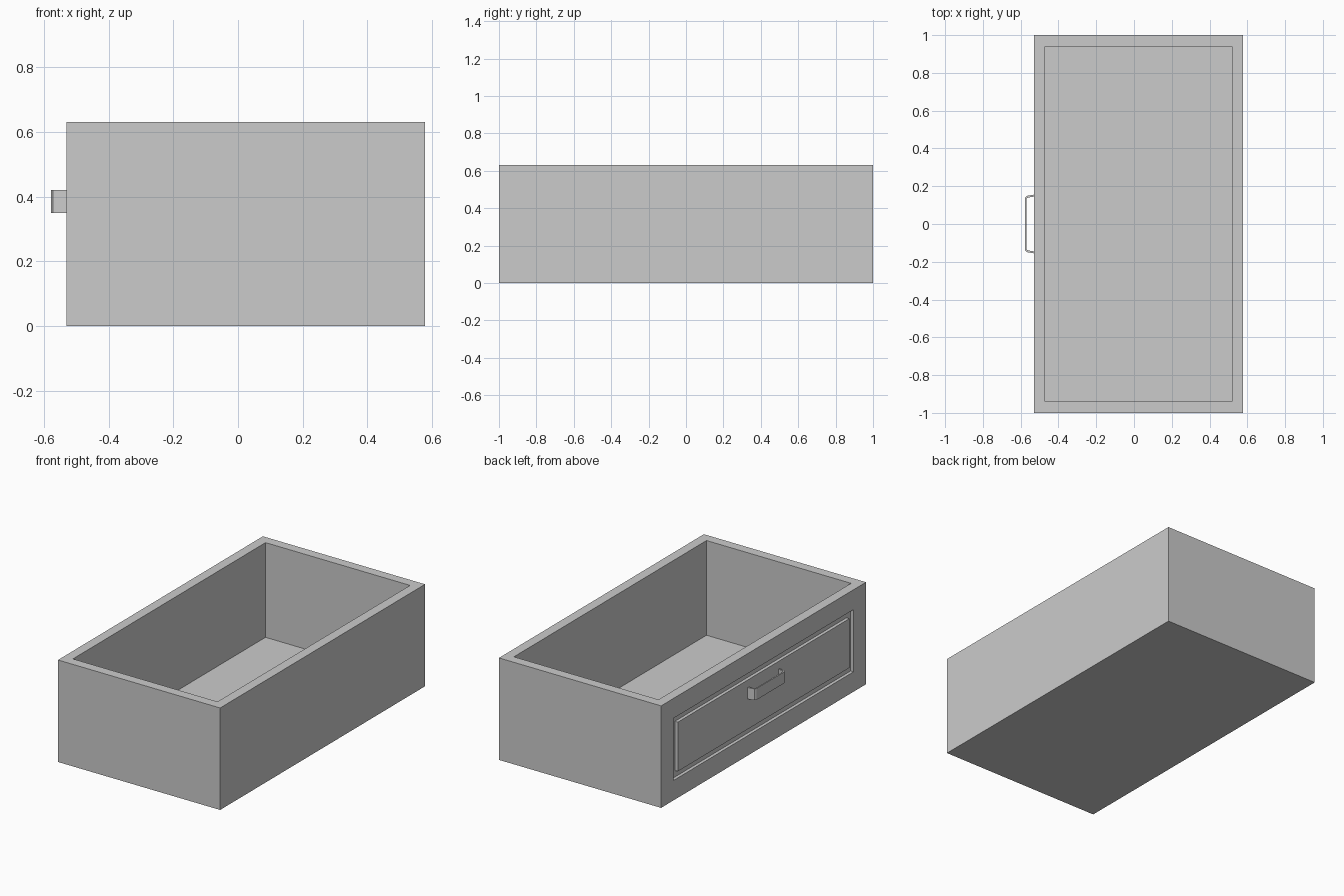
import bpy, bmesh
from mathutils import Matrix, Vector

if "Cube" in bpy.data.objects:
    bpy.data.objects.remove(bpy.data.objects["Cube"])


def finish(bm, name):
    bmesh.ops.recalc_face_normals(bm, faces=bm.faces[:])
    mesh = bpy.data.meshes.new(name)
    bm.to_mesh(mesh)
    bm.free()
    obj = bpy.data.objects.new(name, mesh)
    bpy.context.collection.objects.link(obj)
    return obj


def facing(bm, direction):
    return max(bm.faces, key=lambda f: f.normal.dot(Vector(direction)))


def inset(bm, faces, thickness, depth=0.0):
    result = bmesh.ops.inset_region(bm, faces=faces, thickness=thickness,
                                    depth=depth, use_even_offset=True)
    bm.normal_update()
    return result["faces"]


# Drawer body: solid block
X0, X1, H = -0.53, 0.578, 0.63
bm = bmesh.new()
bmesh.ops.create_cube(bm, size=1, matrix=Matrix.Translation(((X0 + X1) / 2, 0, H / 2))
                      @ Matrix.Diagonal((X1 - X0, 2, H, 1)))
bm.normal_update()
top, face = facing(bm, (0, 0, 1)), facing(bm, (-1, 0, 0))

# Open storage cavity with an even rim
inset(bm, [top], 0.06)
inset(bm, [top], 0.0, -0.585)

# Decorative groove around the flush panel on the pull side
inset(bm, [face], 0.123)
groove = inset(bm, [face], 0.04)
inset(bm, groove, 0.0, -0.02)
finish(bm, "drawer_body")

# Handle: bent flat strap, half outline mirrored across y
outer = [(-0.53, 0.155), (-0.562, 0.150), (-0.572, 0.146), (-0.578, 0.135)]
inner = [(-0.53, 0.145), (-0.560, 0.140), (-0.566, 0.137), (-0.570, 0.130)]
outer += [(x, -y) for x, y in reversed(outer)]
inner += [(x, -y) for x, y in reversed(inner)]
bm = bmesh.new()
rings = [[bm.verts.new(p) for p in ((*o, 0.35), (*o, 0.42), (*i, 0.42), (*i, 0.35))]
         for o, i in zip(outer, inner)]
for a, b in zip(rings, rings[1:]):
    for k in range(4):
        bm.faces.new((a[k], a[(k + 1) % 4], b[(k + 1) % 4], b[k]))
bm.faces.new(rings[0])
bm.faces.new(rings[-1])
finish(bm, "drawer_handle")
